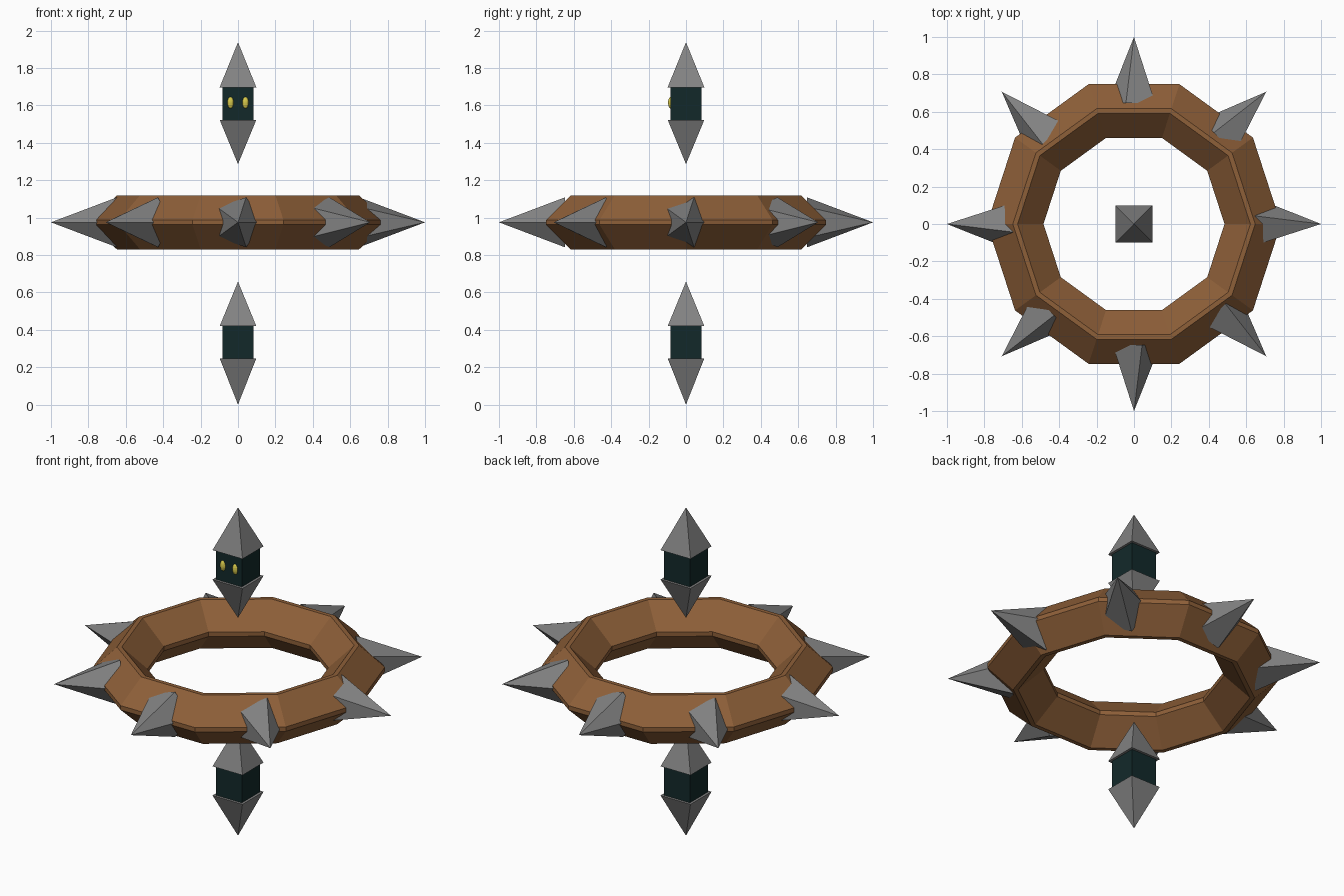
import bpy, bmesh, math
from mathutils import Matrix, Vector

if "Cube" in bpy.data.objects:
    bpy.data.objects.remove(bpy.data.objects["Cube"])

RING_Z = 0.975


def material(name, rgb):
    m = bpy.data.materials.new(name)
    m.diffuse_color = (*rgb, 1.0)
    m.use_nodes = True
    m.node_tree.nodes["Principled BSDF"].inputs["Base Color"].default_value = m.diffuse_color
    return m


WOOD = material("brown", (0.27, 0.115, 0.040))
STEEL = material("grey", (0.225, 0.225, 0.225))
TEAL = material("dark teal", (0.006, 0.022, 0.023))
YELLOW = material("yellow", (0.68, 0.58, 0.07))


def finish(name, bm, mat):
    bmesh.ops.recalc_face_normals(bm, faces=bm.faces)
    mesh = bpy.data.meshes.new(name)
    bm.to_mesh(mesh)
    bm.free()
    mesh.materials.append(mat)
    ob = bpy.data.objects.new(name, mesh)
    bpy.context.collection.objects.link(ob)
    return ob


def cone(name, sides, radius, base, tip, turn, mat):
    """Pyramid from its base centre to its tip; turn rotates it about its axis."""
    base, tip = Vector(base), Vector(tip)
    axis = tip - base
    bm = bmesh.new()
    bmesh.ops.create_cone(bm, cap_ends=True, segments=sides, radius1=radius,
                          radius2=0, depth=axis.length)
    bmesh.ops.remove_doubles(bm, verts=bm.verts, dist=1e-5)
    # local frame: z along the axis, x sideways, y completing the frame
    z = axis.normalized()
    ref = Vector((0, 1, 0)) if abs(z.z) > 0.9 else Vector((0, 0, 1))
    x = ref.cross(z).normalized()
    y = z.cross(x)
    rot = Matrix((x, y, z)).transposed().to_4x4()
    bm.transform(Matrix.Translation((base + tip) / 2) @ rot
                 @ Matrix.Rotation(turn, 4, 'Z'))
    return finish(name, bm, mat)


# Ten-sided ring: diamond cross-section with small chamfers
R, W, H, C = 0.635, 0.151, 0.144, 0.013
profile = [(W, -C), (W, C), (C, H), (-C, H), (-W, C), (-W, -C), (-C, -H), (C, -H)]
bm = bmesh.new()
loops = []
for k in range(10):
    a = k * math.tau / 10
    loops.append([bm.verts.new(((R + r) * math.cos(a), (R + r) * math.sin(a), RING_Z + z))
                  for r, z in profile])
for k in range(10):
    p, q = loops[k], loops[(k + 1) % 10]
    for i in range(8):
        j = (i + 1) % 8
        bm.faces.new((p[i], q[i], q[j], p[j]))
finish("ring", bm, WOOD)

# Eight five-sided spikes, one corner pointing down
for k in range(8):
    a = k * math.tau / 8
    d = Vector((math.cos(a), math.sin(a), 0))
    up = Vector((0, 0, RING_Z))
    ob = cone(f"ring_spike_{k + 1}", 5, 0.14, d * 0.648 + up, d + up, 0, STEEL)
    low = min(ob.data.vertices, key=lambda v: v.co.z).co.z
    if low > RING_Z - 0.139:
        # spin the spike about its axis so that a corner is lowest
        spin = (Matrix.Translation(up) @ Matrix.Rotation(-math.pi / 2, 4, d)
                @ Matrix.Translation(-up))
        ob.data.transform(spin)

# Two posts: a block between an upward and a downward square point
for name, z0, z1, z2, z3 in (("lower", 0.0, 0.248, 0.42, 0.658),
                             ("upper", 1.286, 1.523, 1.697, 1.938)):
    bm = bmesh.new()
    bmesh.ops.create_cube(bm, size=1)
    bm.transform(Matrix.Translation((0, 0, (z1 + z2) / 2))
                 @ Matrix.Diagonal((0.168, 0.168, z2 - z1, 1)))
    finish(name + "_block", bm, TEAL)
    r = 0.098 * math.sqrt(2)
    cone(name + "_top_point", 4, r, (0, 0, z2), (0, 0, z3), math.pi / 4, STEEL)
    cone(name + "_bottom_point", 4, r, (0, 0, z1), (0, 0, z0), math.pi / 4, STEEL)

# Eyes on the front of the upper block
for side, x in (("left", -0.04), ("right", 0.04)):
    bm = bmesh.new()
    bmesh.ops.create_uvsphere(bm, u_segments=12, v_segments=8, radius=1)
    bm.transform(Matrix.Translation((x, -0.08, 1.615))
                 @ Matrix.Diagonal((0.018, 0.016, 0.032, 1)))
    finish(side + "_eye", bm, YELLOW)
